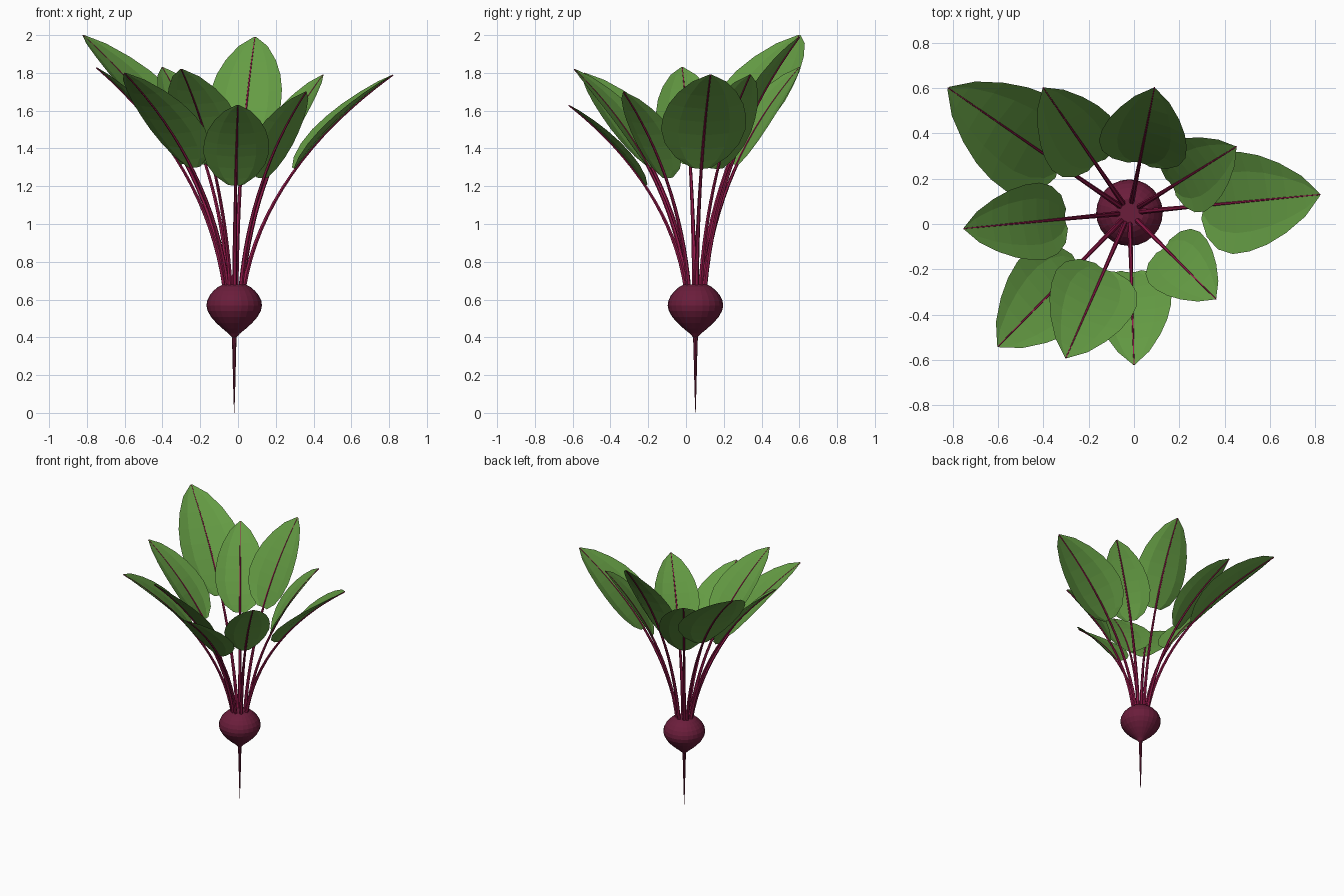
import bpy, bmesh, math
from mathutils import Vector

if "Cube" in bpy.data.objects:
    bpy.data.objects.remove(bpy.data.objects["Cube"])

CX, CY = -0.02, 0.05          # bulb axis
UP = Vector((0, 0, 1))


def material(name, rgb):
    m = bpy.data.materials.new(name)
    m.diffuse_color = (*rgb, 1)
    m.use_nodes = True
    m.node_tree.nodes["Principled BSDF"].inputs["Base Color"].default_value = m.diffuse_color
    return m


BULB = material("beet purple", (0.147, 0.0125, 0.044))
STEM = material("stem crimson", (0.30, 0.010, 0.070))
LEAF = material("leaf green", (0.130, 0.335, 0.058))


def make(name, verts, faces, mat):
    me = bpy.data.meshes.new(name)
    me.from_pydata([tuple(v) for v in verts], [], faces)
    me.materials.append(mat)
    bm = bmesh.new()
    bm.from_mesh(me)
    bmesh.ops.recalc_face_normals(bm, faces=bm.faces)
    bm.to_mesh(me)
    bm.free()
    ob = bpy.data.objects.new(name, me)
    bpy.context.collection.objects.link(ob)
    return ob


def skin(name, rings, mat):
    """Closed tube through rings of equal size, capped at both ends."""
    n = len(rings[0])
    verts = [v for r in rings for v in r]
    faces = [(i * n + j, i * n + (j + 1) % n, (i + 1) * n + (j + 1) % n, (i + 1) * n + j)
             for i in range(len(rings) - 1) for j in range(n)]
    faces += [tuple(range(n))[::-1], tuple(range((len(rings) - 1) * n, len(rings) * n))]
    return make(name, verts, faces, mat)


def lathe(name, profile, sides, mat):
    ang = [2 * math.pi * k / sides for k in range(sides)]
    return skin(name, [[Vector((CX + r * math.cos(a), CY + r * math.sin(a), z)) for a in ang]
                       for r, z in profile], mat)


# Round bulb and thin tap root
lathe("bulb", [(0.012, 0.400), (0.030, 0.420), (0.062, 0.446), (0.095, 0.476), (0.123, 0.508),
               (0.141, 0.540), (0.147, 0.568), (0.143, 0.595), (0.130, 0.622), (0.110, 0.646),
               (0.086, 0.667), (0.062, 0.679)], 24, BULB)
lathe("tap_root", [(0.014, 0.42), (0.011, 0.36), (0.008, 0.24), (0.005, 0.12), (0.001, 0.0)], 8, BULB)

# Blade outline: (position along blade, fraction of half width)
OUTLINE = [(0, .25), (.08, .62), (.2, .88), (.34, 1), (.48, .98),
           (.62, .88), (.76, .69), (.9, .40), (1, .03)]
COLS = [-1, -.6, 0, .6, 1]

# Leaf tips (x, y, z) and blade width
LEAVES = [(-.82, .60, 2.0, .46), (-.75, -.02, 1.83, .34), (-.60, -.54, 1.80, .41),
          (-.40, .60, 1.83, .35), (-.30, -.59, 1.82, .39), (0, -.62, 1.63, .35),
          (.09, .60, 1.99, .39), (.36, -.33, 1.70, .32), (.45, .34, 1.79, .34),
          (.82, .13, 1.79, .45)]

for k, (tx, ty, tz, width) in enumerate(LEAVES, 1):
    out = Vector((tx - CX, ty - CY, 0))
    reach = out.length
    out.normalize()
    side = out.cross(UP)
    axis = Vector((CX, CY, 0))
    p0 = axis + out * 0.05 + UP * 0.66
    p2 = Vector((tx, ty, tz))
    p1 = axis + out * (0.05 + 0.14 * (reach - 0.05)) + UP * (0.68 + 0.56 * (tz - 0.68))

    def frame(t):
        p = p0 * (1 - t) ** 2 + p1 * 2 * t * (1 - t) + p2 * t * t
        d = ((p1 - p0) * (1 - t) + (p2 - p1) * t).normalized()
        return p, side.cross(d).normalized()   # point, inward normal

    # Stem running on as the midrib, set slightly towards the underside
    rings = []
    for i in range(17):
        t = i / 16
        p, n = frame(t)
        r = 0.013 * (1 - t) + 0.0035 * t
        p = p - n * 0.002 * min(1, 2 * t)
        rings.append([p + side * r * math.cos(a) + n * r * math.sin(a)
                      for a in (j * math.pi / 3 for j in range(6))])
    skin(f"stem_{k}", rings, STEM)

    # Cupped blade over the outer half of the stem
    verts, faces = [], []
    for s, w in OUTLINE:
        p, n = frame(0.525 + 0.475 * s)
        for u in COLS:
            lift = 0.05 * (width / 0.4) * u * u * w * (1 - 0.4 * s)
            verts.append(p + side * u * w * width / 2 + n * lift)
    c = len(COLS)
    for i in range(len(OUTLINE) - 1):
        for j in range(c - 1):
            a = i * c + j
            faces.append((a, a + 1, a + c + 1, a + c))
    make(f"leaf_{k}", verts, faces, LEAF)
